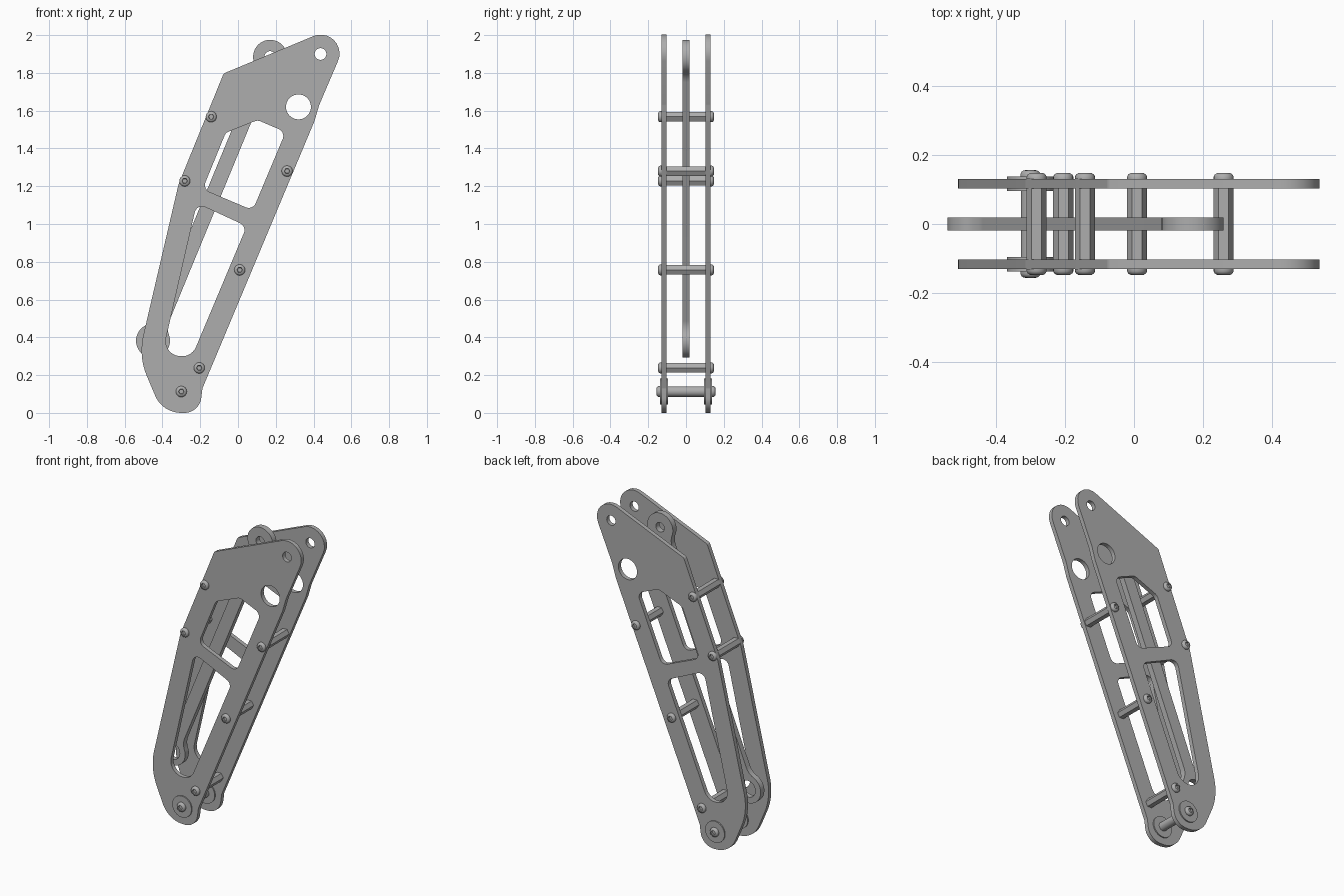
import bpy, bmesh
from math import sin, cos, tan, pi, hypot, atan2, sqrt
from mathutils import Vector

if "Cube" in bpy.data.objects:
    bpy.data.objects.remove(bpy.data.objects["Cube"], do_unlink=True)

GREY = (0.42, 0.42, 0.42, 1)
metal = bpy.data.materials.new("grey_metal")
metal.use_nodes = True
metal.diffuse_color = GREY
metal.node_tree.nodes["Principled BSDF"].inputs["Base Color"].default_value = GREY


def arc(cx, cz, r, a0, a1, n=12):
    return [Vector((cx + r * cos(a0 + (a1 - a0) * i / n),
                    cz + r * sin(a0 + (a1 - a0) * i / n))) for i in range(n + 1)]


def circle(cx, cz, r, n=40):
    return arc(cx, cz, r, 0, 2 * pi, n)[:-1]


def rounded(corners, n=10):
    """Polygon whose corners (x, z, radius) are replaced by tangent arcs."""
    out = []
    for i, (x, z, r) in enumerate(corners):
        p = Vector((x, z))
        a = (Vector(corners[i - 1][:2]) - p).normalized()
        b = (Vector(corners[(i + 1) % len(corners)][:2]) - p).normalized()
        half = a.angle(b) / 2
        c = p + (a + b).normalized() * r / sin(half)
        start = p + a * r / tan(half) - c
        a0 = atan2(start.y, start.x)
        turn = pi - 2 * half
        if a.x * b.y - a.y * b.x > 0:
            turn = -turn
        out += arc(c.x, c.y, r, a0, a0 + turn, n)
    return out


def finish(ob, angle=0.6):
    ob.data.materials.clear()
    ob.data.materials.append(metal)
    bpy.ops.object.select_all(action='DESELECT')
    ob.select_set(True)
    bpy.context.view_layer.objects.active = ob
    bpy.ops.object.shade_smooth_by_angle(angle=angle)


def sheet(name, loops, y, thick):
    """Flat plate in the xz plane; the loops after the first are holes."""
    cu = bpy.data.curves.new(name, 'CURVE')
    cu.dimensions, cu.fill_mode, cu.extrude = '2D', 'BOTH', thick / 2
    for loop in loops:
        sp = cu.splines.new('POLY')
        sp.points.add(len(loop) - 1)
        for pt, v in zip(sp.points, loop):
            pt.co = (v.x, v.y, 0, 1)
        sp.use_cyclic_u = True
    tmp = bpy.data.objects.new(name + "_outline", cu)
    bpy.context.collection.objects.link(tmp)
    bpy.context.view_layer.update()
    me = bpy.data.meshes.new_from_object(
        tmp.evaluated_get(bpy.context.evaluated_depsgraph_get()))
    bpy.data.objects.remove(tmp, do_unlink=True)
    bm = bmesh.new()
    bm.from_mesh(me)
    bmesh.ops.remove_doubles(bm, verts=bm.verts, dist=1e-5)
    for v in bm.verts:
        v.co = (v.co.x, y - v.co.z, v.co.y)
    bmesh.ops.recalc_face_normals(bm, faces=bm.faces)
    bm.to_mesh(me)
    bm.free()
    me.name = name
    ob = bpy.data.objects.new(name, me)
    bpy.context.collection.objects.link(ob)
    finish(ob)


def lathe(name, x, z, rings, segs=24, side=1):
    """Solid along y from rings (radius, y, is_hexagonal)."""
    bm = bmesh.new()
    rows = []
    for r, y, hexed in rings:
        row = []
        for i in range(segs):
            t = 2 * pi * i / segs
            k = r * cos(pi / 6) / cos(t % (pi / 3) - pi / 6) if hexed else r
            row.append(bm.verts.new((x + k * cos(t), side * y, z + k * sin(t))))
        rows.append(row)
    for a, b in zip(rows, rows[1:]):
        for i in range(segs):
            j = (i + 1) % segs
            bm.faces.new((a[i], a[j], b[j], b[i]))
    bm.faces.new(rows[0])
    bm.faces.new(rows[-1])
    bmesh.ops.recalc_face_normals(bm, faces=bm.faces)
    me = bpy.data.meshes.new(name)
    bm.to_mesh(me)
    bm.free()
    ob = bpy.data.objects.new(name, me)
    bpy.context.collection.objects.link(ob)
    finish(ob)


def screw_head(name, x, z, base, side):
    lathe(name, x, z, [(0.029, base, False), (0.029, base + 0.007, False),
                       (0.026, base + 0.013, False), (0.020, base + 0.017, False),
                       (0.015, base + 0.018, True), (0.013, base + 0.008, True)],
          side=side)


# Side plates with two windows, a large hole and an eye hole
outline = rounded([
    (-0.076, 1.797, 0.02), (-0.315, 1.21, 0.1), (-0.527, 0.30, 0.35),
    (-0.40, 0, 0.15), (-0.205, 0, 0.09), (-0.188, 0.13, 0.03),
    (0.405, 1.545, 0.06), (0.43, 1.63, 0.06), (0.626, 2.089, 0.1)])
upper_window = rounded([
    (-0.065, 1.483, 0.04), (0.104, 1.55, 0.04), (0.252, 1.487, 0.04),
    (0.078, 1.073, 0.04), (-0.187, 1.185, 0.04)])
lower_window = rounded([
    (-0.218, 1.11, 0.04), (0.046, 0.988, 0.04),
    (-0.243, 0.30, 0.08), (-0.403, 0.30, 0.08)])
plate = [outline, upper_window, lower_window,
         circle(0.32, 1.62, 0.066), circle(0.437, 1.90, 0.031)]
for label, y in (("front", -0.117), ("back", 0.117)):
    sheet(label + "_side_plate", plate, y, 0.027)

# Central link bar with round ends blended into the shaft
low, high = Vector((-0.45, 0.382)), Vector((0.17, 1.885))
length, r, w, f = (high - low).length, 0.09, 0.04, 0.1
ud = sqrt((r + f) ** 2 - (w + f) ** 2)
phi = atan2(w + f, ud)
end = (arc(ud, w + f, f, -pi / 2, phi - pi)
       + arc(0, 0, r, phi, 2 * pi - phi, 36)[1:]
       + arc(ud, -w - f, f, pi - phi, pi / 2)[1:])
local = end + [Vector((length - p.x, -p.y)) for p in end]
u = (high - low) / length
v = Vector((-u.y, u.x))
sheet("link_bar", [[low + u * p.x + v * p.y for p in local],
                   circle(low.x, low.y, 0.052), circle(high.x, high.y, 0.03)], 0, 0.037)

# Hexagonal spacers with a socket screw at each end
for i, (x, z) in enumerate([(-0.142, 1.568), (-0.282, 1.228), (0.26, 1.28),
                            (0.009, 0.757), (-0.205, 0.238)], 1):
    lathe(f"spacer_{i}", x, z, [(0.029, -0.104, False), (0.029, 0.104, False)], segs=6)
    for side, label in ((-1, "front"), (1, "back")):
        screw_head(f"{label}_screw_{i}", x, z, 0.13, side)

# Round foot axle with washers on both faces of each plate
ax, az = -0.30, 0.113
lathe("foot_axle", ax, az, [(0.028, -0.104, False), (0.028, 0.104, False)], segs=32)
for side, label in ((-1, "front"), (1, "back")):
    lathe(label + "_outer_washer", ax, az, [(0.068, 0.13, False), (0.068, 0.138, False)],
          segs=40, side=side)
    lathe(label + "_inner_washer", ax, az, [(0.068, 0.096, False), (0.068, 0.104, False)],
          segs=40, side=side)
    screw_head(label + "_axle_screw", ax, az, 0.138, side)
